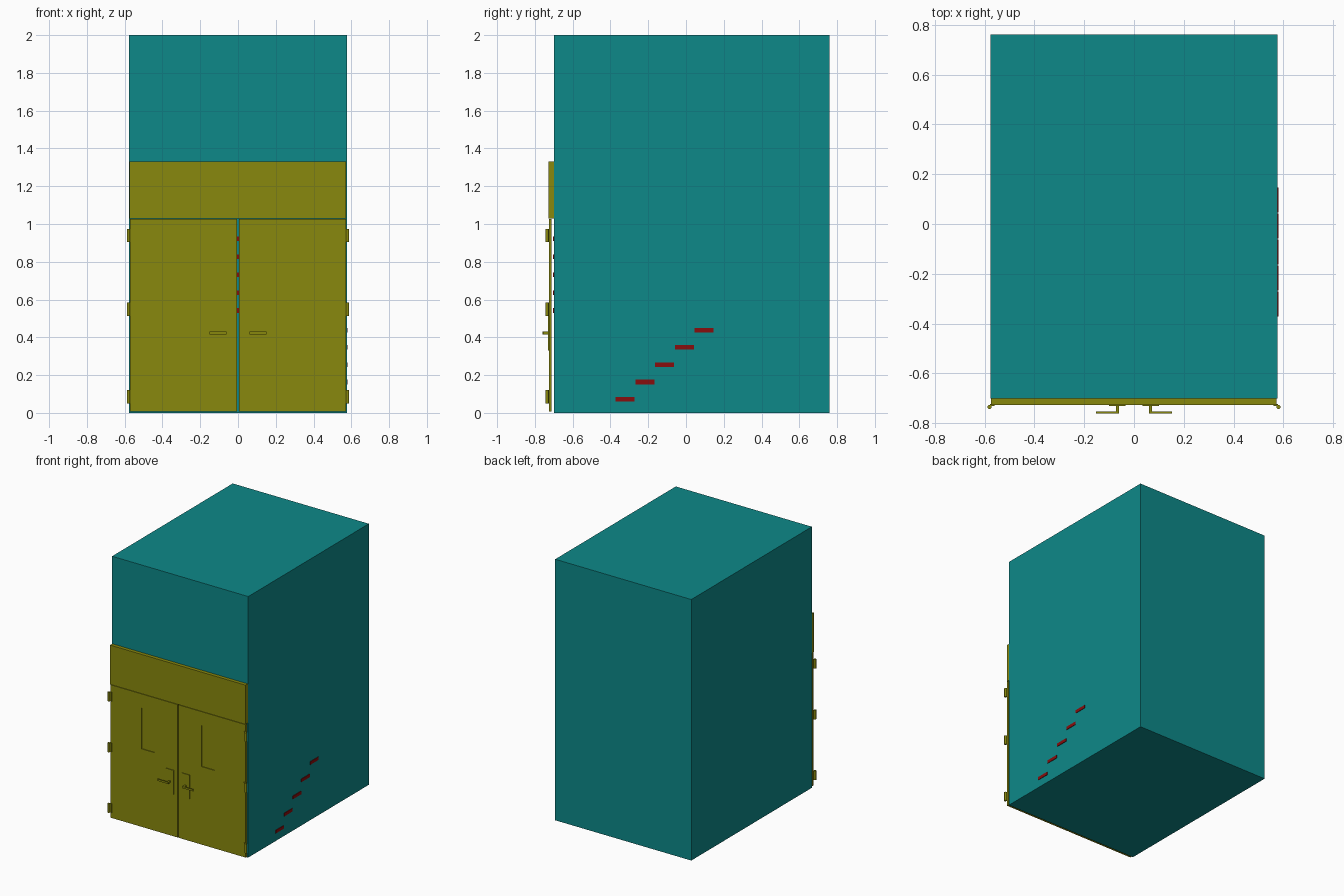
import bpy, bmesh
from mathutils import Matrix

if "Cube" in bpy.data.objects:
    bpy.data.objects.remove(bpy.data.objects["Cube"])


def material(name, rgb):
    m = bpy.data.materials.new(name)
    m.diffuse_color = (*rgb, 1)
    m.use_nodes = True
    m.node_tree.nodes["Principled BSDF"].inputs["Base Color"].default_value = m.diffuse_color
    return m


TEAL = material("teal", (0.004, 0.25, 0.25))
OLIVE = material("olive", (0.25, 0.25, 0.004))
RED = material("red", (0.25, 0.004, 0.004))


def finish(name, bm, mat):
    me = bpy.data.meshes.new(name)
    bm.to_mesh(me)
    bm.free()
    ob = bpy.data.objects.new(name, me)
    bpy.context.collection.objects.link(ob)
    if mat:
        me.materials.append(mat)
    return ob


def box(name, x, y, z, mat):
    """Box from (min, max) pairs."""
    bm = bmesh.new()
    bmesh.ops.create_cube(bm, size=1)
    for v in bm.verts:
        for i, (a, b) in enumerate((x, y, z)):
            v.co[i] = (a + b) / 2 + v.co[i] * (b - a)
    return finish(name, bm, mat)


def cylinder(name, x, y, z, r, mat):
    bm = bmesh.new()
    bmesh.ops.create_cone(bm, cap_ends=True, segments=16, radius1=r, radius2=r,
                          depth=z[1] - z[0],
                          matrix=Matrix.Translation((x, y, sum(z) / 2)))
    for f in bm.faces:
        f.smooth = len(f.verts) == 4
    for e in bm.edges:
        e.smooth = all(len(f.verts) == 4 for f in e.link_faces)
    return finish(name, bm, mat)


# Main cabin block and panel above the doors
box("cabin_body", (-0.577, 0.577), (-0.70, 0.76), (0, 2), TEAL)
box("header_panel", (-0.575, 0.573), (-0.727, -0.70), (1.03, 1.33), OLIVE)

# Mirrored doors with recessed windows, handles and hinges
for side, s in (("left", -1), ("right", 1)):
    def span(a, b):
        return tuple(sorted((a * s, b * s)))

    door = box(side + "_door", span(0.004, 0.573), (-0.725, -0.711), (0.008, 1.026), OLIVE)
    cutter = box(side + "_window_cutter", span(0.20, 0.31), (-0.74, -0.719), (0.605, 0.92), OLIVE)
    cutter.hide_render = True
    cutter.hide_set(True)
    cut = door.modifiers.new("window_recess", 'BOOLEAN')
    cut.object = cutter
    cut.operation = 'DIFFERENCE'
    cut.solver = 'EXACT'

    box(side + "_handle_plate", span(0.035, 0.10), (-0.730, -0.724), (0.33, 0.515), OLIVE)
    box(side + "_handle_neck", span(0.06, 0.073), (-0.757, -0.728), (0.416, 0.43), OLIVE)
    box(side + "_handle_lever", span(0.06, 0.152), (-0.76, -0.753), (0.416, 0.43), OLIVE)

    for i, z in enumerate((0.05, 0.514, 0.904)):
        cylinder(f"{side}_hinge_{i + 1}", 0.580 * s, -0.735, (z, z + 0.07), 0.0085, OLIVE)
        box(f"{side}_hinge_leaf_{i + 1}", span(0.560, 0.578), (-0.731, -0.723),
            (z, z + 0.07), OLIVE)

# Rising red marks on the right side, and bars behind the doors
for i in range(5):
    y, z = -0.372 + 0.1045 * i, 0.06 + 0.0915 * i
    box(f"side_mark_{i + 1}", (0.57, 0.581), (y, y + 0.10), (z, z + 0.024), RED)
    z = 0.53 + 0.095 * i
    box(f"front_mark_{i + 1}", (-0.02, 0.565), (-0.704, -0.695), (z, z + 0.024), RED)
